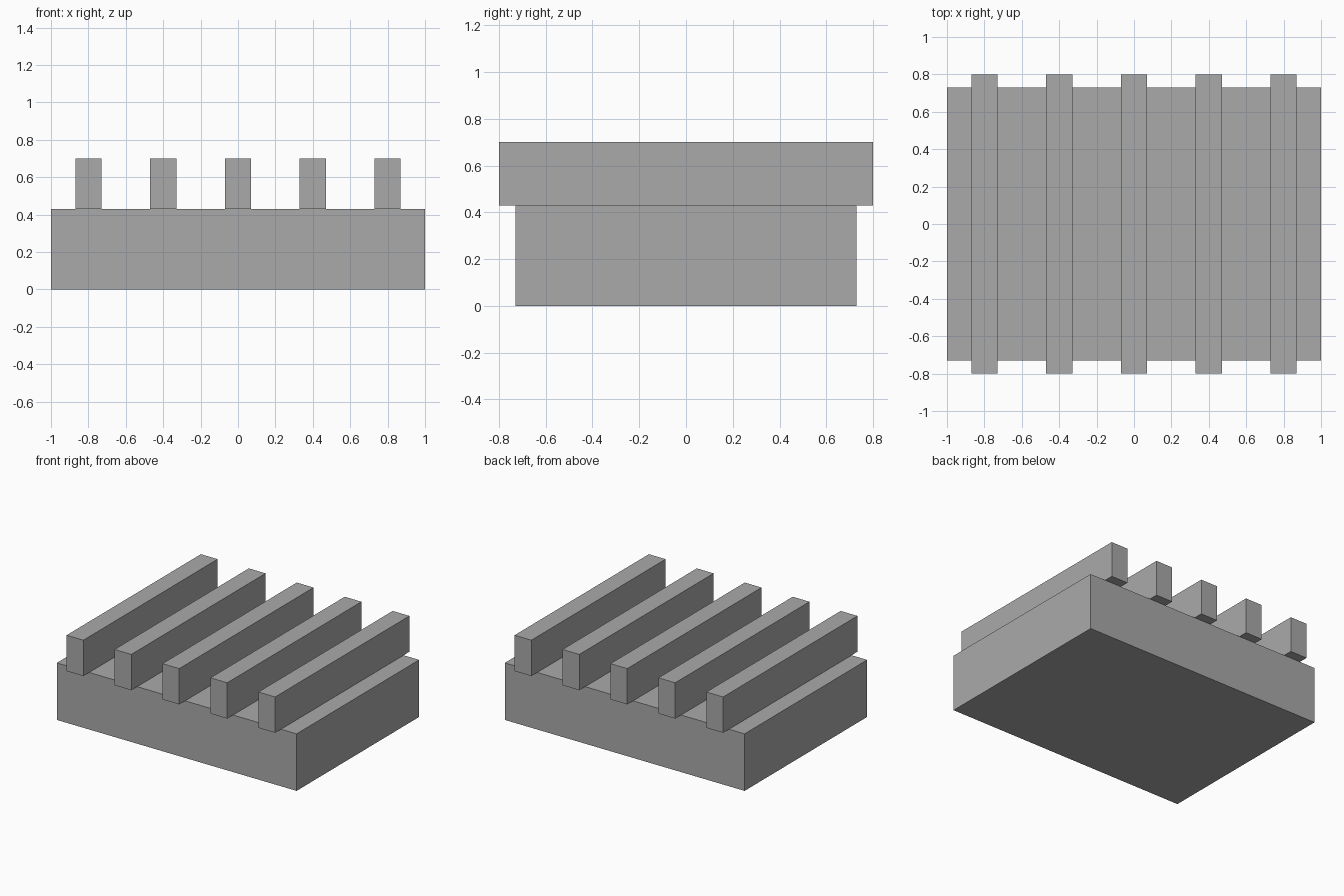
import bpy

# Remove the default object
cube = bpy.data.objects.get("Cube")
if cube:
    bpy.data.objects.remove(cube, do_unlink=True)

# Single flat grey
grey = bpy.data.materials.new("mid_grey")
grey.use_nodes = True
colour = (0.4, 0.4, 0.4, 1.0)
grey.diffuse_color = colour
grey.node_tree.nodes["Principled BSDF"].inputs["Base Color"].default_value = colour


def box(name, size, centre):
    """Add a flat-faced box with its scale applied."""
    bpy.ops.mesh.primitive_cube_add(size=1, location=centre)
    obj = bpy.context.object
    obj.name = name
    obj.scale = size
    bpy.ops.object.transform_apply(location=False, rotation=False, scale=True)
    obj.data.materials.append(grey)
    return obj


BASE_HEIGHT = 0.43
BAR_HEIGHT = 0.27
BAR_SPACING = 0.4

# Solid base block
box("base_block", (2.0, 1.46, BASE_HEIGHT), (0, 0, BASE_HEIGHT / 2))

# Five parallel bars resting on the base, overhanging front and back
for i in range(5):
    box(f"top_bar_{i + 1}", (0.14, 1.6, BAR_HEIGHT),
        ((i - 2) * BAR_SPACING, 0, BASE_HEIGHT + BAR_HEIGHT / 2))
